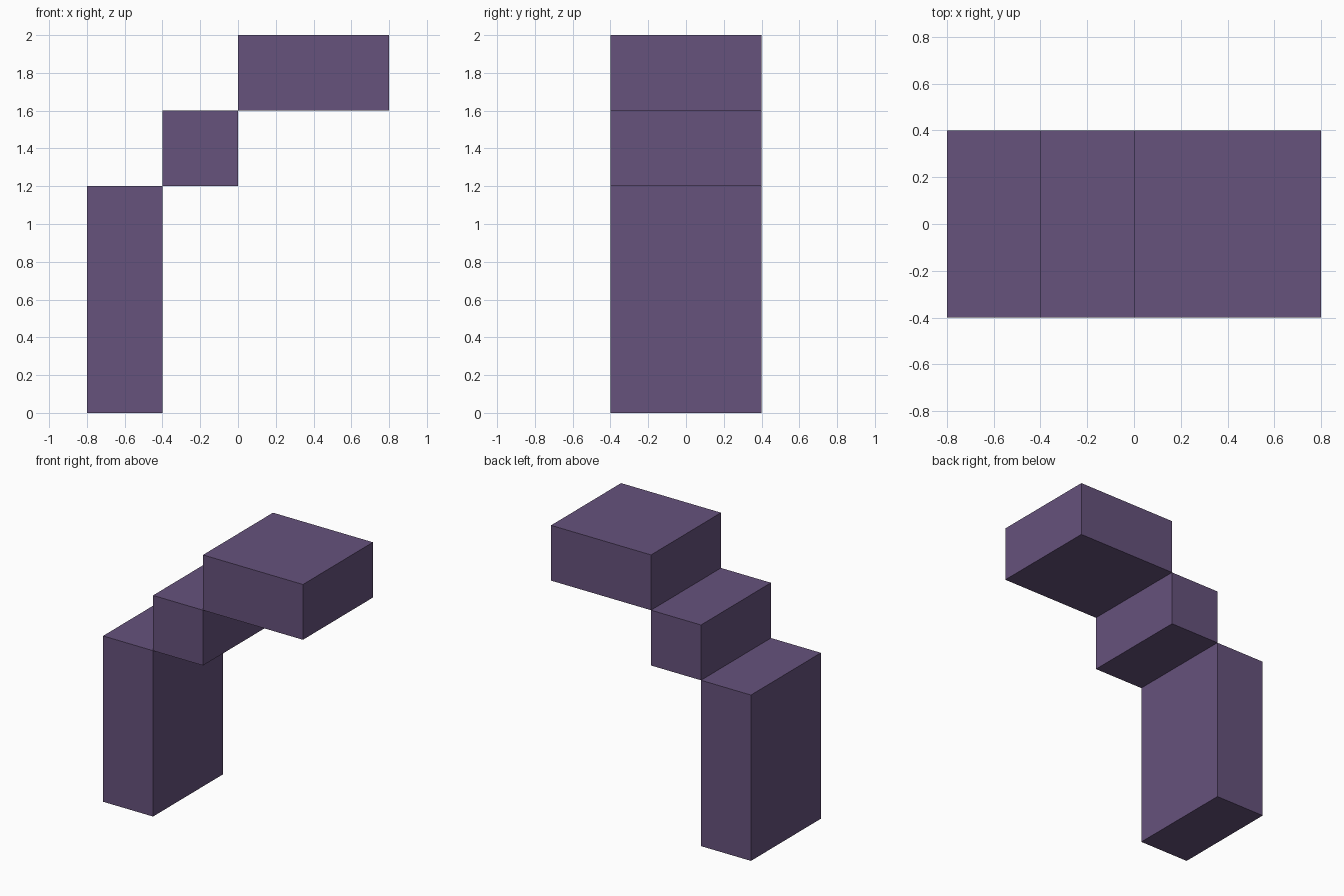
import bpy

if "Cube" in bpy.data.objects:
    bpy.data.objects.remove(bpy.data.objects["Cube"])

purple = bpy.data.materials.new("muted_purple")
purple.diffuse_color = (0.133, 0.084, 0.202, 1.0)
purple.use_nodes = True
purple.node_tree.nodes["Principled BSDF"].inputs["Base Color"].default_value = purple.diffuse_color


def block(name, x0, x1, z0, z1, depth=0.8):
    """Box spanning x0..x1 and z0..z1, centred on y = 0."""
    bpy.ops.mesh.primitive_cube_add(size=1, location=((x0 + x1) / 2, 0, (z0 + z1) / 2))
    obj = bpy.context.object
    obj.name = name
    obj.scale = (x1 - x0, depth, z1 - z0)
    bpy.ops.object.transform_apply(location=False, rotation=False, scale=True)
    obj.data.materials.append(purple)


# Three blocks stepping up edge to edge
block("upright_post", -0.8, -0.4, 0.0, 1.2)
block("middle_step", -0.4, 0.0, 1.2, 1.6)
block("top_slab", 0.0, 0.8, 1.6, 2.0)
